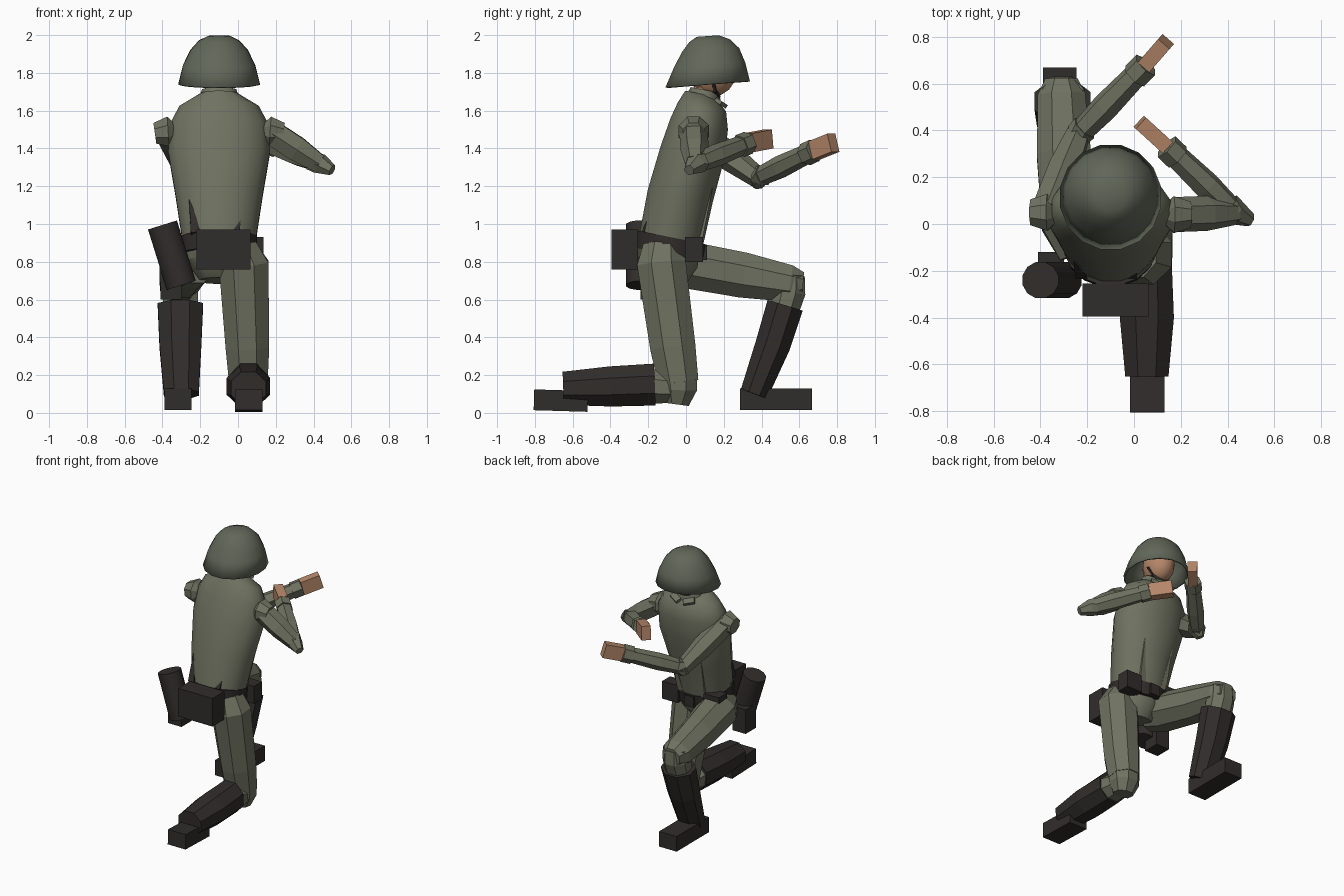
import bpy
import bmesh
import math
from mathutils import Vector, Matrix

cube = bpy.data.objects.get("Cube")
if cube:
    bpy.data.objects.remove(cube, do_unlink=True)


def material(name, r, g, b):
    mat = bpy.data.materials.new(name)
    mat.use_nodes = True
    mat.diffuse_color = (r, g, b, 1)
    shader = mat.node_tree.nodes["Principled BSDF"]
    shader.inputs["Base Color"].default_value = (r, g, b, 1)
    shader.inputs["Roughness"].default_value = 0.8
    return mat


CLOTH = material("cloth", 0.16, 0.17, 0.12)
STEEL = material("helmet_green", 0.12, 0.135, 0.1)
LEATHER = material("dark_leather", 0.03, 0.026, 0.024)
SKIN = material("skin", 0.46, 0.24, 0.14)


def finish(name, bm, mat, smooth=None):
    bmesh.ops.recalc_face_normals(bm, faces=bm.faces)
    mesh = bpy.data.meshes.new(name)
    bm.to_mesh(mesh)
    bm.free()
    mesh.materials.append(mat)
    obj = bpy.data.objects.new(name, mesh)
    bpy.context.collection.objects.link(obj)
    if smooth:
        bpy.ops.object.select_all(action='DESELECT')
        obj.select_set(True)
        bpy.context.view_layer.objects.active = obj
        bpy.ops.object.shade_smooth_by_angle(angle=math.radians(smooth))
    return obj


def skin_rings(bm, rings, caps=True):
    loops = [[bm.verts.new(p) for p in ring] for ring in rings]
    n = len(loops[0])
    for a, b in zip(loops, loops[1:]):
        for i in range(n):
            j = (i + 1) % n
            bm.faces.new((a[i], a[j], b[j], b[i]))
    if caps:
        bm.faces.new(loops[0])
        bm.faces.new(loops[-1])


def limb(name, mat, stations, sides=8, smooth=None):
    """Tube through stations of (centre, side radius, other radius)."""
    centres = [Vector(s[0]) for s in stations]
    rings = []
    for i, (_, rs, ru) in enumerate(stations):
        t = (centres[min(i + 1, len(centres) - 1)] - centres[max(i - 1, 0)]).normalized()
        side = (Vector((1, 0, 0)) - t * t.x).normalized()
        up = t.cross(side)
        angles = [math.tau * (k + 0.5) / sides for k in range(sides)]
        rings.append([centres[i] + side * rs * math.cos(a) + up * ru * math.sin(a)
                      for a in angles])
    bm = bmesh.new()
    skin_rings(bm, rings)
    return finish(name, bm, mat, smooth)


def body(name, mat, levels, sides=16, tilt=-0.2, smooth=40, caps=True):
    """Stack of tilted ellipses of (z, y centre, x radius, y radius)."""
    rings = []
    for z, cy, rx, ry in levels:
        angles = [math.tau * (k + 0.5) / sides for k in range(sides)]
        rings.append([Vector((-0.1 + rx * math.cos(a), cy + ry * math.sin(a),
                              z + tilt * ry * math.sin(a))) for a in angles])
    bm = bmesh.new()
    skin_rings(bm, rings, caps)
    return finish(name, bm, mat, smooth)


def box(name, mat, lo, hi, tilt=0):
    lo, hi = Vector(lo), Vector(hi)
    bm = bmesh.new()
    bmesh.ops.create_cube(bm, size=1, matrix=Matrix.Translation((lo + hi) / 2)
                          @ Matrix.Rotation(tilt, 4, 'X')
                          @ Matrix.Diagonal((*(hi - lo), 1)))
    return finish(name, bm, mat)


def hand(name, start, end):
    """Flat block pointing from the wrist to the fingertips."""
    start, end = Vector(start), Vector(end)
    y = (end - start).normalized()
    x = y.cross(Vector((0, 0, 1))).normalized()
    rot = Matrix((x, y, x.cross(y))).transposed().to_4x4()
    bm = bmesh.new()
    bmesh.ops.create_cube(bm, size=1, matrix=Matrix.Translation((start + end) / 2) @ rot
                          @ Matrix.Diagonal((0.065, (end - start).length, 0.1, 1)))
    return finish(name, bm, SKIN)


# Jacket, hips and collar
body("jacket", CLOTH, [(0.86, -0.09, 0.19, 0.17), (1.15, -0.03, 0.235, 0.175),
                       (1.38, 0.035, 0.275, 0.172), (1.53, 0.07, 0.262, 0.155),
                       (1.62, 0.085, 0.215, 0.13), (1.69, 0.075, 0.1, 0.08)])
body("hips", CLOTH, [(0.9, -0.09, 0.185, 0.165), (0.8, -0.1, 0.19, 0.16),
                     (0.7, -0.09, 0.11, 0.09)], sides=10)
body("collar", CLOTH, [(1.64, 0.09, 0.12, 0.1), (1.71, 0.1, 0.095, 0.075)], sides=10)
for i, s in enumerate((-1, 1)):
    limb(f"collar_flap_{i}", CLOTH, [((-0.1 + s * 0.02, 0.2, 1.63), 0.03, 0.015),
                                     ((-0.1 + s * 0.09, 0.17, 1.65), 0.03, 0.015)], 4)

# Jacket folds above the belt
for i, s in enumerate((-1, 1)):
    limb(f"back_fold_{i}", LEATHER, [((-0.12 + s * 0.105, -0.215, 0.95), 0.035, 0.03),
                                     ((-0.12 + s * 0.14, -0.135, 1.18), 0.003, 0.003)], 4)
    limb(f"front_fold_{i}", CLOTH, [((-0.1 + s * 0.09, 0.07, 0.9), 0.035, 0.02),
                                    ((-0.1 + s * 0.12, 0.14, 1.2), 0.003, 0.003)], 4)

# Belt and its load
body("belt", LEATHER, [(0.84, -0.09, 0.202, 0.182), (0.93, -0.08, 0.205, 0.185)])
box("back_pouch", LEATHER, (-0.22, -0.395, 0.76), (0.065, -0.255, 0.97))
for i, s in enumerate((-1, 1)):
    x = -0.1 + s * 0.17
    box(f"front_pouch_{i}", LEATHER, (x - 0.065, -0.005, 0.8), (x + 0.065, 0.09, 0.93))
box("buckle", LEATHER, (-0.14, 0.07, 0.81), (-0.06, 0.11, 0.89))
limb("canister", LEATHER, [((-0.4, -0.24, 0.995), 0.083, 0.08),
                           ((-0.3, -0.24, 0.675), 0.083, 0.08)], 12, 40)
box("side_bag", LEATHER, (-0.41, -0.24, 0.6), (-0.3, -0.12, 0.78))

# Head, chin strap and helmet
bm = bmesh.new()
bmesh.ops.create_uvsphere(bm, u_segments=12, v_segments=8, radius=1,
                          matrix=Matrix.Translation((-0.1, 0.14, 1.8))
                          @ Matrix.Diagonal((0.1, 0.125, 0.125, 1)))
finish("head", bm, SKIN, 40)
limb("neck", SKIN, [((-0.1, 0.09, 1.62), 0.065, 0.065), ((-0.1, 0.11, 1.76), 0.065, 0.065)])
body("chin_strap", LEATHER, [(1.7, 0.15, 0.085, 0.03), (1.67, 0.16, 0.045, 0.025),
                             (1.76, 0.14, 0.11, 0.02)][::-1], 8, 0, None)
helmet = body("helmet", STEEL, [(1.74, 0.115, 0.22, 0.228), (1.84, 0.125, 0.195, 0.193),
                                (1.92, 0.13, 0.155, 0.155), (1.97, 0.125, 0.11, 0.11),
                                (1.995, 0.115, 0.06, 0.06)], 16, 0.07, 50, False)
bm = bmesh.new()
bm.from_mesh(helmet.data)
bmesh.ops.holes_fill(bm, edges=[e for e in bm.edges if e.is_boundary
                                and e.verts[0].co.z > 1.95], sides=16)
bm.to_mesh(helmet.data)
bm.free()
shell = helmet.modifiers.new("thickness", 'SOLIDIFY')
shell.thickness = 0.012

# Arms: shoulder, elbow, wrist, fingertips
ARMS = {
    "left": ((0.17, 0.04, 1.49), (0.43, 0.05, 1.32), (0.14, 0.33, 1.43), (0.025, 0.435, 1.45)),
    "right": ((-0.37, 0.05, 1.49), (-0.24, 0.38, 1.245), (0.05, 0.68, 1.39),
              (0.137, 0.78, 1.43)),
}
for side, points in ARMS.items():
    s, e, w, f = (Vector(p) for p in points)
    out = 1 if side == "left" else -1
    limb(f"{side}_shoulder", CLOTH, [(s - Vector((out * 0.08, 0, 0)), 0.07, 0.07),
                                     (s, 0.085, 0.085),
                                     (s + Vector((out * 0.07, 0, -0.01)), 0.06, 0.06)])
    limb(f"{side}_upper_arm", CLOTH, [(s, 0.075, 0.075), (s.lerp(e, 0.55), 0.075, 0.075),
                                      (e, 0.055, 0.055)], 6)
    tip = (2 * e - s.lerp(w, 0.5)).lerp(e, 0.75)
    limb(f"{side}_elbow", CLOTH, [(e.lerp(w, 0.1), 0.06, 0.06), (e, 0.058, 0.058),
                                  (tip, 0.03, 0.03)], 6)
    limb(f"{side}_forearm", CLOTH, [(e, 0.05, 0.05), (e.lerp(w, 0.4), 0.06, 0.06),
                                    (w, 0.05, 0.05)], 6)
    limb(f"{side}_cuff", CLOTH, [(e.lerp(w, 0.84), 0.06, 0.062), (w, 0.06, 0.062)], 6)
    hand(f"{side}_hand", w, f)

# Kneeling leg
limb("left_thigh", CLOTH, [((0.005, -0.125, 0.88), 0.1, 0.11), ((0.03, -0.13, 0.79), 0.142, 0.14),
                           ((0.05, -0.07, 0.35), 0.125, 0.13), ((0.055, -0.04, 0.16), 0.11, 0.115)])
limb("left_knee", CLOTH, [((0.055, -0.045, 0.2), 0.11, 0.115), ((0.055, -0.04, 0.12), 0.105, 0.105),
                          ((0.055, -0.05, 0.045), 0.07, 0.07)])
limb("left_shin", CLOTH, [((0.055, -0.02, 0.13), 0.085, 0.08), ((0.055, -0.18, 0.14), 0.11, 0.1)])
limb("left_boot", LEATHER, [((0.055, -0.165, 0.15), 0.115, 0.12), ((0.055, -0.4, 0.14), 0.125, 0.115),
                            ((0.055, -0.65, 0.13), 0.1, 0.095)])
box("left_foot", LEATHER, (-0.017, -0.805, 0.01), (0.13, -0.52, 0.12), -0.03)

# Raised leg
limb("right_thigh", CLOTH, [((-0.22, -0.12, 0.79), 0.11, 0.11), ((-0.265, 0.0, 0.785), 0.14, 0.135),
                            ((-0.3, 0.3, 0.73), 0.125, 0.13), ((-0.31, 0.55, 0.685), 0.11, 0.105),
                            ((-0.31, 0.62, 0.68), 0.075, 0.07)])
limb("right_knee", CLOTH, [((-0.305, 0.55, 0.73), 0.095, 0.085), ((-0.305, 0.545, 0.64), 0.1, 0.095),
                           ((-0.305, 0.515, 0.53), 0.1, 0.085)])
limb("right_boot", LEATHER, [((-0.305, 0.525, 0.57), 0.13, 0.105), ((-0.305, 0.46, 0.36), 0.12, 0.1),
                             ((-0.3, 0.36, 0.1), 0.1, 0.08)])
box("right_foot", LEATHER, (-0.39, 0.285, 0.015), (-0.245, 0.668, 0.128))
